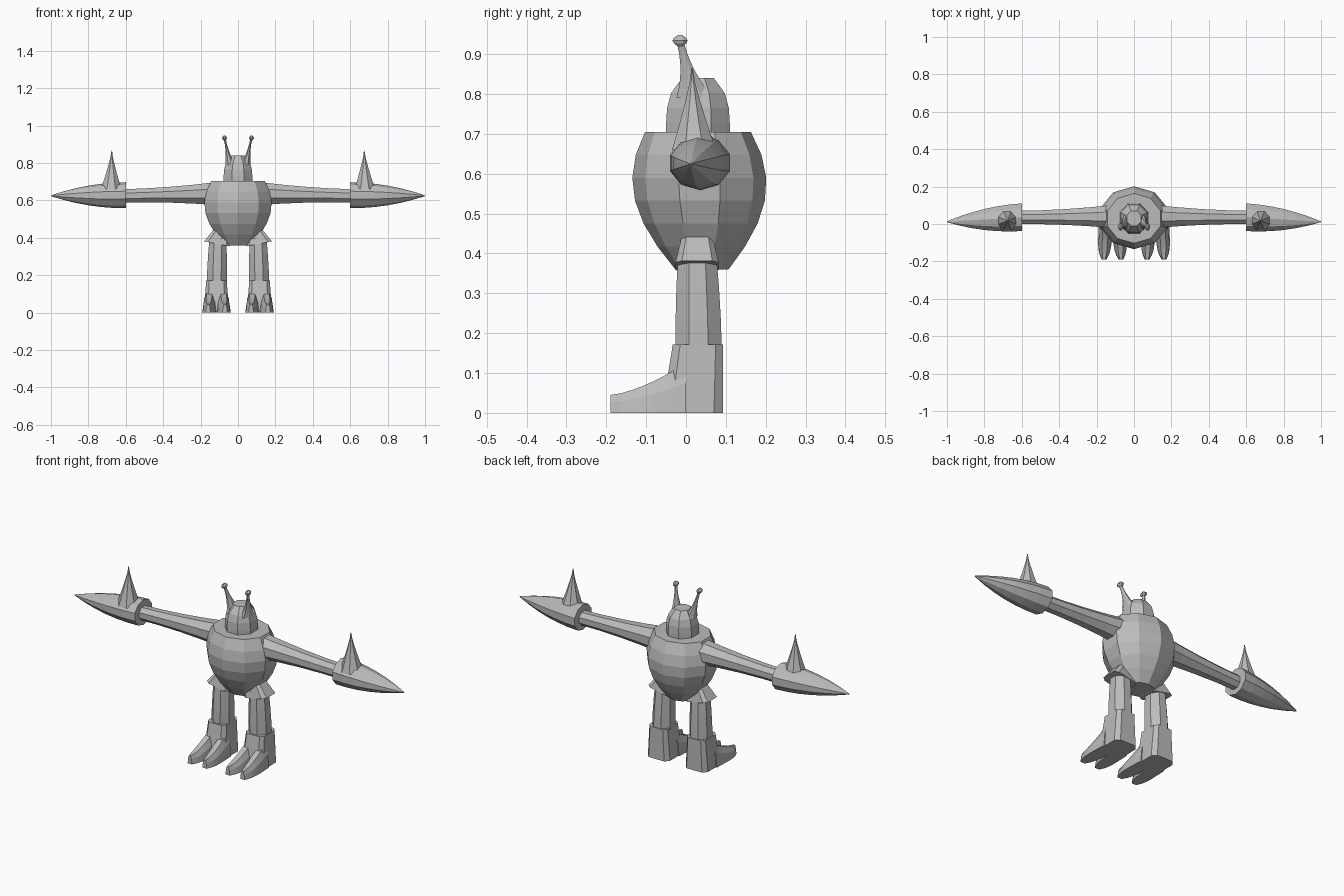
import bpy, bmesh, math
from mathutils import Vector

if "Cube" in bpy.data.objects:
    bpy.data.objects.remove(bpy.data.objects["Cube"], do_unlink=True)

grey = bpy.data.materials.new("plain grey")
grey.use_nodes = True
grey.diffuse_color = (0.5, 0.5, 0.5, 1)
grey.node_tree.nodes["Principled BSDF"].inputs["Base Color"].default_value = grey.diffuse_color

X_AXIS, Y_AXIS, Z_AXIS = Vector((1, 0, 0)), Vector((0, 1, 0)), Vector((0, 0, 1))


def loft(name, rings, mirrored):
    """Skin a list of equal-sized point rings, cap both ends, and mirror if paired."""
    bm = bmesh.new()
    loops = [[bm.verts.new(point) for point in ring] for ring in rings]
    for lower, upper in zip(loops, loops[1:]):
        for i in range(len(lower)):
            bm.faces.new((lower[i - 1], lower[i], upper[i], upper[i - 1]))
    bm.faces.new(loops[0])
    bm.faces.new(loops[-1])
    bmesh.ops.recalc_face_normals(bm, faces=bm.faces)
    mesh = bpy.data.meshes.new(name)
    bm.to_mesh(mesh)
    bm.free()
    mesh.materials.append(grey)
    part = bpy.data.objects.new(name, mesh)
    bpy.context.collection.objects.link(part)
    if mirrored:
        mirror = part.modifiers.new("mirror", "MIRROR")
        mirror.use_mirror_merge = False


def sweep(name, start, end, radii, shape, steps, across=(X_AXIS, Y_AXIS),
          sides=8, corner=1, tilt=0, mirrored=True):
    """Sweep a polygon from start to end, scaled along the way by shape(t).
    A corner below one makes the section squarer; tilt raises its outer side."""
    start, end = Vector(start), Vector(end)
    rings = []
    for step in range(steps + 1):
        t = step / steps
        centre = start.lerp(end, t)
        ring = []
        for i in range(sides):
            angle = math.tau * (i + 0.5) / sides
            point = centre.copy()
            for axis, radius, wave in zip(across, radii, (math.cos(angle), math.sin(angle))):
                reach = abs(wave) / math.cos(math.pi / sides)
                point += axis * math.copysign(reach ** corner, wave) * radius * shape(t)
            point.z += tilt * (point.x - centre.x)
            ring.append(point)
        rings.append(ring)
    loft(name, rings, mirrored)


# Torso swelling from the hips to the shoulders, and the head
sweep("torso", (0, 0.04, 0.36), (0, 0.03, 0.705), (0.18, 0.16),
      lambda t: math.sin(math.pi * (0.13 + 0.58 * t)), steps=6, sides=10, mirrored=False)
sweep("head", (0, 0.03, 0.69), (0, 0.03, 0.84), (0.077, 0.08),
      lambda t: 1 - t ** 4 / 2, steps=4, mirrored=False)

# Antennae flaring out of the crown, with ball tips
sweep("antennae", (0.042, 0.022, 0.79), (0.07, -0.013, 0.925), (0.026, 0.046),
      lambda t: 0.2 + 0.8 * (1 - t) ** 2, steps=6)
sweep("antenna_balls", (0.072, -0.015, 0.92), (0.072, -0.015, 0.948), (0.013, 0.019),
      lambda t: math.sin(math.pi * (0.1 + 0.8 * t)), steps=4)

# Arms thinning towards the wrists
sweep("arms", (0.1, 0.04, 0.637), (0.63, 0.035, 0.624), (0.063, 0.063),
      lambda t: 0.56 + 0.44 * (1 - t) ** 2, steps=4, across=(Y_AXIS, Z_AXIS))

# Long pointed hands, each with an upright spike
sweep("hands", (0.6, 0.036, 0.628), (1, 0.012, 0.625), (0.074, 0.066),
      lambda t: 1 - 0.97 * t * t, steps=6, across=(Y_AXIS, Z_AXIS), sides=10)
sweep("hand_spikes", (0.678, 0.02, 0.66), (0.675, 0.015, 0.866), (0.055, 0.055),
      lambda t: max((1 - t) ** 1.2, 0.03), steps=6)

# Slanted hip flaps over straight legs
sweep("hips", (0.113, 0.028, 0.368), (0.072, 0.028, 0.452), (0.068, 0.054),
      lambda t: 1 - 0.35 * t, steps=1, corner=0.4, tilt=0.2)
sweep("legs", (0.113, 0.032, 0.15), (0.108, 0.028, 0.4), (0.054, 0.058),
      lambda t: 1 - 0.18 * t * t, steps=3)

# Boot shafts with cut corners
sweep("boots", (0.115, 0.016, 0), (0.115, 0.03, 0.172), (0.067, 0.077),
      lambda t: 1 - 0.18 * t, steps=2, corner=0.4)

# Two toes per boot, joined at the instep and split by a notch
SECTION = ((-1, 0), (1, 0), (0.8, 0.6), (0.4, 1), (-0.4, 1), (-0.8, 0.6))
for sign, label in ((-1, "inner"), (1, "outer")):
    rings = []
    for step in range(8):
        t = step / 7
        middle = 0.115 + sign * (0.036 + 0.009 * t)
        half_width = 0.037 * (1 - 0.65 * t ** 5)
        height = 0.045 + 0.08 * (1 - t) ** 1.5
        rings.append([(middle + half_width * u, -0.19 * t, height * v) for u, v in SECTION])
    loft(label + "_toes", rings, mirrored=True)
